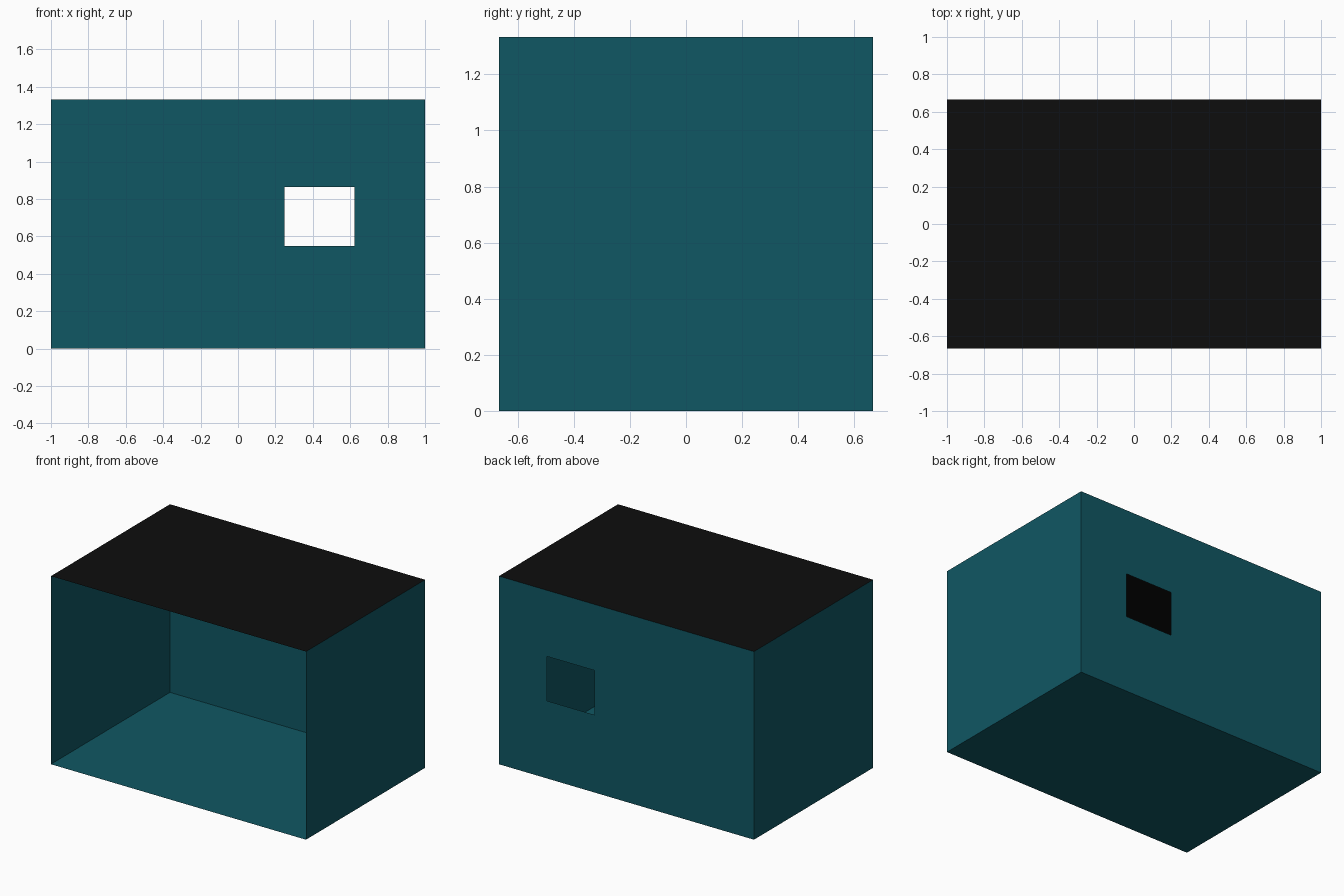
import bpy
from mathutils import Vector

if "Cube" in bpy.data.objects:
    bpy.data.objects.remove(bpy.data.objects["Cube"])

W, D, H = 1.0, 2 / 3, 4 / 3        # half width, half depth, height


def material(name, color):
    m = bpy.data.materials.new(name)
    m.diffuse_color = color
    m.use_nodes = True
    m.node_tree.nodes["Principled BSDF"].inputs["Base Color"].default_value = m.diffuse_color
    return m


teal = material("teal_paint", (0.005, 0.095, 0.125, 1))
black = material("black_roof", (0.004, 0.004, 0.004, 1))


def panel(name, origin, u, v, mat, us=(0, 1), vs=(0, 1), hole=None):
    """Thin flat panel spanned by u and v, split at us/vs, leaving out one cell."""
    o, u, v = Vector(origin), Vector(u), Vector(v)
    verts = [o + u * a + v * b for b in vs for a in us]
    n = len(us)
    faces = [(j * n + i, j * n + i + 1, (j + 1) * n + i + 1, (j + 1) * n + i)
             for j in range(len(vs) - 1) for i in range(n - 1) if (i, j) != hole]
    mesh = bpy.data.meshes.new(name)
    mesh.from_pydata(verts, [], faces)
    mesh.materials.append(mat)
    obj = bpy.data.objects.new(name, mesh)
    bpy.context.collection.objects.link(obj)
    return obj


# Floor and roof
panel("floor", (-W, -D, 0), (0, 2 * D, 0), (2 * W, 0, 0), teal)
panel("roof", (-W, -D, H), (2 * W, 0, 0), (0, 2 * D, 0), black)

# Side walls
panel("right_wall", (W, -D, 0), (0, 2 * D, 0), (0, 0, H), teal)
panel("left_wall", (-W, D, 0), (0, -2 * D, 0), (0, 0, H), teal)

# Back wall with window opening (the front is open)
x0, x1, z0, z1 = 0.249, 0.624, 0.55, 0.865
panel("back_wall", (W, D, 0), (-2 * W, 0, 0), (0, 0, H), teal,
      us=(0, (W - x1) / (2 * W), (W - x0) / (2 * W), 1),
      vs=(0, z0 / H, z1 / H, 1), hole=(1, 1))
